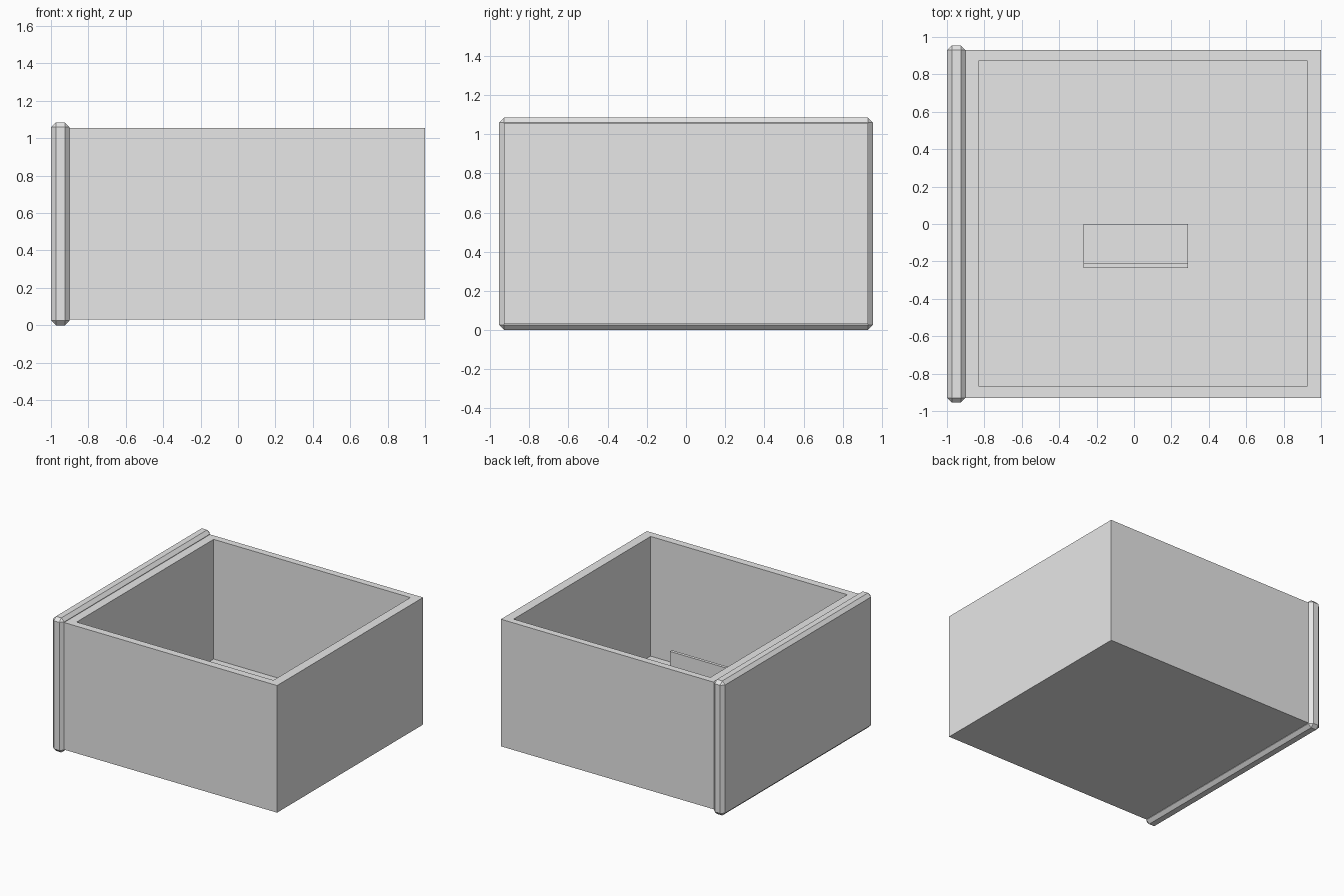
import bpy
import bmesh

if "Cube" in bpy.data.objects:
    bpy.data.objects.remove(bpy.data.objects["Cube"], do_unlink=True)

GREY = (0.8, 0.8, 0.8, 1.0)
grey = bpy.data.materials.new("plain grey")
grey.use_nodes = True
grey.diffuse_color = GREY
grey.node_tree.nodes["Principled BSDF"].inputs["Base Color"].default_value = GREY


def add_object(name, bm):
    bmesh.ops.recalc_face_normals(bm, faces=bm.faces)
    mesh = bpy.data.meshes.new(name)
    bm.to_mesh(mesh)
    bm.free()
    mesh.materials.append(grey)
    obj = bpy.data.objects.new(name, mesh)
    bpy.context.collection.objects.link(obj)
    return obj


def block(low, high):
    """Box mesh spanning two opposite corners."""
    bm = bmesh.new()
    bmesh.ops.create_cube(bm, size=1)
    for v in bm.verts:
        v.co = [h if c > 0 else l for c, l, h in zip(v.co, low, high)]
    return bm


# Open tray: inset the top face, then sink it to the inner floor
FLOOR = 0.09
bm = block((-0.905, -0.93, 0.03), (1.0, 0.93, 1.055))
top = max(bm.faces, key=lambda f: f.calc_center_median().z)
bmesh.ops.inset_region(bm, faces=[top], thickness=0.05)
inner = {1: (0.925, 0.875), -1: (-0.83, -0.87)}
for v in top.verts:
    v.co.x = inner[1 if v.co.x > 0 else -1][0]
    v.co.y = inner[1 if v.co.y > 0 else -1][1]
sunk = bmesh.ops.extrude_face_region(bm, geom=[top])["geom"]
for v in sunk:
    if isinstance(v, bmesh.types.BMVert):
        v.co.z = FLOOR
if top.is_valid:
    bmesh.ops.delete(bm, geom=[top], context='FACES_ONLY')
add_object("drawer_tray", bm)

# Chamfered panel closing one end
panel = add_object("drawer_panel", block((-1.0, -0.955, 0.0), (-0.9, 0.955, 1.085)))
chamfer = panel.modifiers.new("chamfer", 'BEVEL')
chamfer.width = 0.026
chamfer.segments = 1

# Thin angled bracket standing on the inner floor
bm = bmesh.new()
profile = [(-0.235, FLOOR), (0, FLOOR), (0, FLOOR + 0.025),
           (-0.21, FLOOR + 0.025), (-0.21, 0.55), (-0.235, 0.55)]
side = bm.faces.new([bm.verts.new((-0.27, y, z)) for y, z in profile])
swept = bmesh.ops.extrude_face_region(bm, geom=[side], use_keep_orig=True)["geom"]
bmesh.ops.translate(bm, vec=(0.56, 0, 0),
                    verts=[g for g in swept if isinstance(g, bmesh.types.BMVert)])
add_object("inner_bracket", bm)
